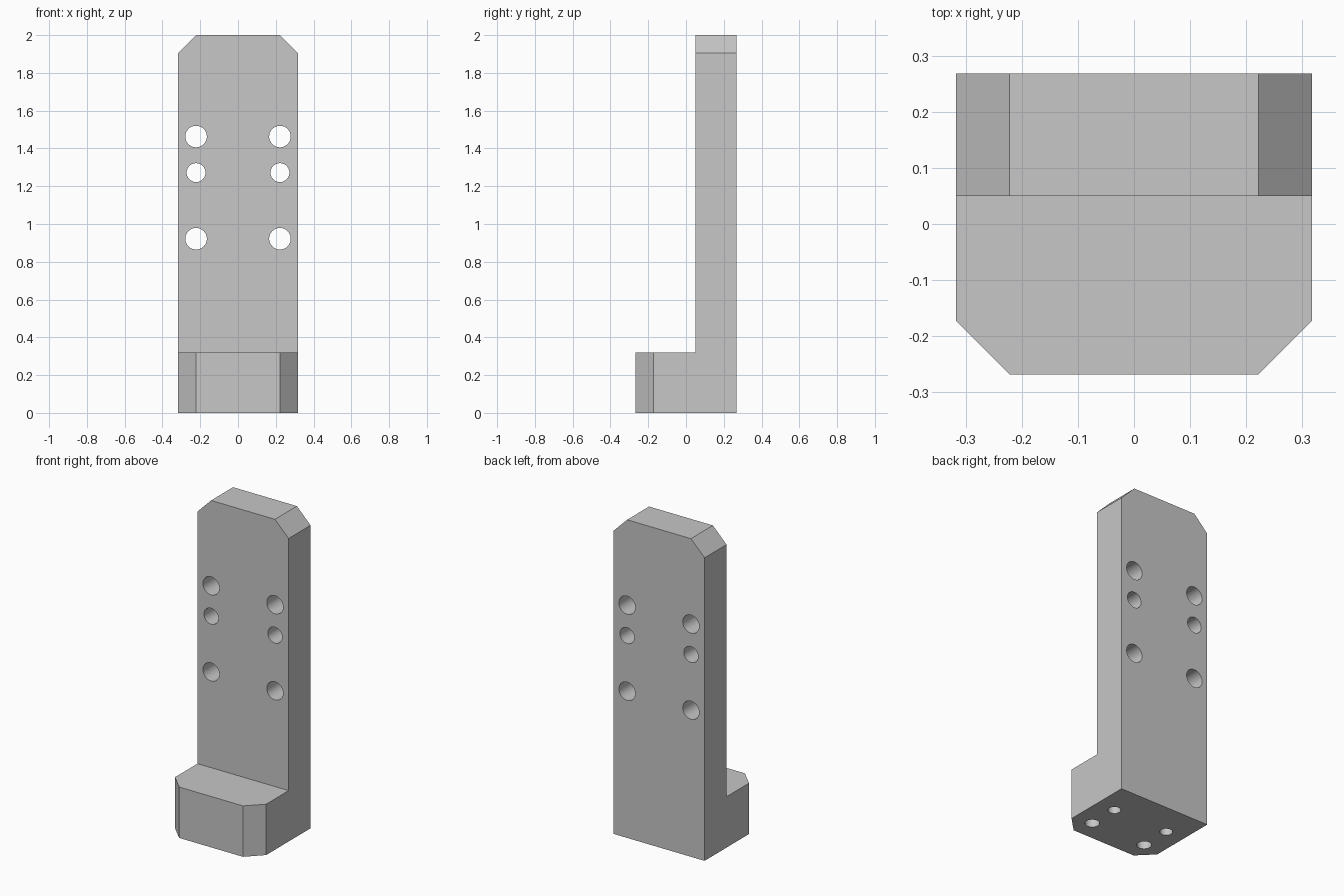
import bpy, bmesh
from mathutils import Matrix, Vector

if "Cube" in bpy.data.objects:
    bpy.data.objects.remove(bpy.data.objects["Cube"], do_unlink=True)

HALF_W, FRONT, STEP, BACK = 0.317, -0.268, 0.05, 0.268
FOOT_H, HEIGHT, CHAMFER = 0.32, 2.0, 0.095

grey = bpy.data.materials.new("plain grey")
grey.use_nodes = True
colour = (0.57, 0.57, 0.57, 1)
grey.diffuse_color = colour
grey.node_tree.nodes["Principled BSDF"].inputs["Base Color"].default_value = colour


def make_object(name, bm):
    bmesh.ops.recalc_face_normals(bm, faces=bm.faces)
    mesh = bpy.data.meshes.new(name)
    bm.to_mesh(mesh)
    bm.free()
    mesh.materials.append(grey)
    obj = bpy.data.objects.new(name, mesh)
    bpy.context.collection.objects.link(obj)
    return obj


# L-shaped side profile extruded across the width
bm = bmesh.new()
profile = [(FRONT, 0), (BACK, 0), (BACK, HEIGHT), (STEP, HEIGHT), (STEP, FOOT_H), (FRONT, FOOT_H)]
side = bm.faces.new([bm.verts.new((-HALF_W, y, z)) for y, z in profile])
extruded = bmesh.ops.extrude_face_region(bm, geom=[side])["geom"]
bmesh.ops.translate(bm, vec=(2 * HALF_W, 0, 0),
                    verts=[v for v in extruded if isinstance(v, bmesh.types.BMVert)])


# Chamfer the two top corners and the two front corners of the foot
def is_corner(edge):
    a, b = (v.co for v in edge.verts)
    if abs(a.x - b.x) > 0.01:
        return False
    top = min(a.z, b.z) > HEIGHT - 0.01
    front = max(a.y, b.y) < FRONT + 0.01
    return top or front


bmesh.ops.bevel(bm, geom=[e for e in bm.edges if is_corner(e)], offset=CHAMFER,
                segments=1, affect='EDGES')
bracket = make_object("angle_bracket", bm)

# Drill cutters: through holes in the upright, blind holes under the foot
drills = bmesh.new()


def drill(centre, radius, length, axis):
    turn = Vector((0, 0, 1)).rotation_difference(Vector(axis)).to_matrix().to_4x4()
    bmesh.ops.create_cone(drills, cap_ends=True, segments=48, radius1=radius, radius2=radius,
                          depth=length, matrix=Matrix.Translation(centre) @ turn)


for sign in (-1, 1):
    for z, radius in ((1.463, 0.057), (1.272, 0.05), (0.922, 0.057)):
        drill((sign * 0.222, (STEP + BACK) / 2, z), radius, 0.5, (0, 1, 0))
    for y, radius in ((0.055, 0.037), (-0.14, 0.042)):
        drill((sign * 0.192, y, 0), radius, 0.4, (0, 0, 1))
cutter = make_object("hole_cutters", drills)
cutter.hide_render = True

# Cut the holes and discard the cutters
cut = bracket.modifiers.new("holes", 'BOOLEAN')
cut.operation = 'DIFFERENCE'
cut.solver = 'EXACT'
cut.object = cutter
bpy.ops.object.select_all(action='DESELECT')
bpy.context.view_layer.objects.active = bracket
bracket.select_set(True)
bpy.ops.object.modifier_apply(modifier=cut.name)
bpy.data.objects.remove(cutter, do_unlink=True)
bpy.ops.object.shade_smooth_by_angle(angle=0.5)
